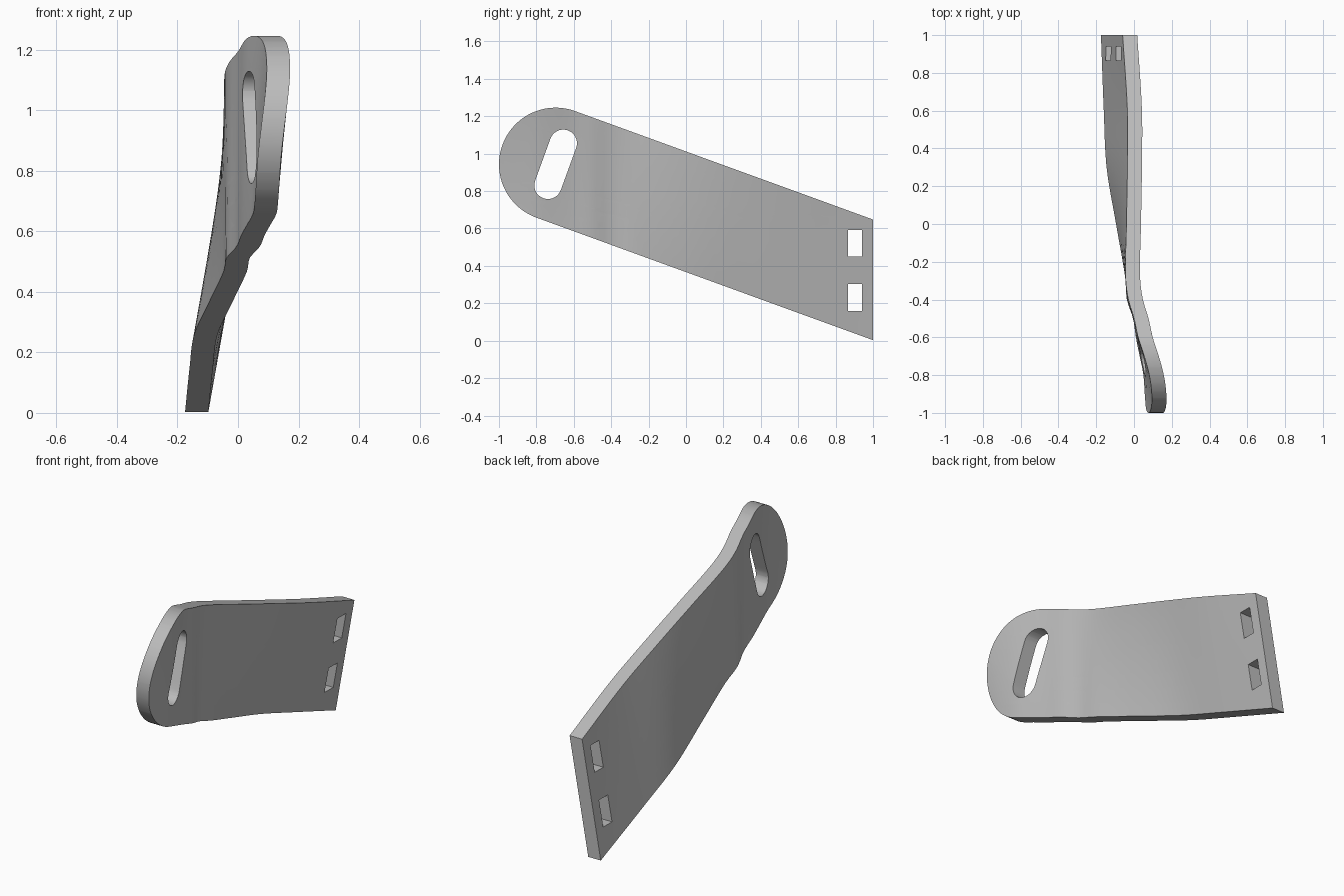
import bpy, bmesh
from math import radians, sin, cos, tan, pi
from mathutils import Vector

cube = bpy.data.objects.get("Cube")
if cube:
    bpy.data.objects.remove(cube, do_unlink=True)

TILT = radians(20)
CY, CZ, R = -0.697, 0.943, 0.303      # centre and radius of the rounded end
HALF = R / cos(TILT)                  # half height of the strap, measured along z
THICK = 0.077

# Bend of the plate: y, offset of lower edge, offset of upper edge
BEND = [(-1, .05, .13), (-.93, .055, .115), (-.8, .05, .085), (-.7, .03, .055),
        (-.6, .01, .022), (-.5, -.005, 0), (-.4, -.038, -.03), (-.28, -.047, -.045),
        (0, -.095, -.04), (.3, -.145, -.035), (.6, -.16, -.035), (1, -.175, -.06)]


def arc(cy, cz, r, start, end, n):
    return [(cy + r * cos(start + (end - start) * i / n),
             cz + r * sin(start + (end - start) * i / n)) for i in range(n + 1)]


def mid(y):
    return CZ - tan(TILT) * (y - CY)


def slope(i, k):
    a, b = BEND[max(i - 1, 0)], BEND[min(i + 1, len(BEND) - 1)]
    return (b[k] - a[k]) / (b[0] - a[0])


def edge_offset(y, k):
    # smooth cubic through the bend points
    y = min(max(y, -1), 1)
    i = max(j for j in range(len(BEND) - 1) if BEND[j][0] <= y)
    a, b = BEND[i], BEND[i + 1]
    h = b[0] - a[0]
    t = (y - a[0]) / h
    return ((2*t**3 - 3*t**2 + 1) * a[k] + (t**3 - 2*t**2 + t) * h * slope(i, k)
            + (3*t**2 - 2*t**3) * b[k] + (t**3 - t**2) * h * slope(i + 1, k))


def bend(y, z):
    w = (z - mid(y)) / (2 * HALF) + 0.5
    return edge_offset(y, 1) * (1 - w) + edge_offset(y, 2) * w


# Outline: rounded end and straight square-cut end
up = pi / 2 - TILT
outline = arc(CY, CZ, R, up, up + pi, 40)
outline += [(1, mid(1) - HALF), (1, mid(1) + HALF)]

# Long handle slot across the rounded end
dy, dz = 0.12 * sin(TILT), 0.12 * cos(TILT)
slot = arc(CY + dy, CZ + dz, 0.073, -TILT, pi - TILT, 14)
slot += arc(CY - dy, CZ - dz, 0.073, pi - TILT, 2 * pi - TILT, 14)

# Two rectangular windows at the square end
windows = [[(.865, z), (.94, z), (.94, z + .143), (.865, z + .143)] for z in (.16, .45)]

# Fill the flat profile with its holes
curve = bpy.data.curves.new("plate_profile", "CURVE")
curve.dimensions = "2D"
curve.fill_mode = "BOTH"
curve.extrude = THICK / 2
for loop in [outline, slot] + windows:
    spline = curve.splines.new("POLY")
    spline.points.add(len(loop) - 1)
    for point, (y, z) in zip(spline.points, loop):
        point.co = (y, z, 0, 1)
    spline.use_cyclic_u = True
profile = bpy.data.objects.new("plate_profile", curve)
bpy.context.collection.objects.link(profile)
graph = bpy.context.evaluated_depsgraph_get()
mesh = bpy.data.meshes.new_from_object(profile.evaluated_get(graph))
bpy.data.objects.remove(profile, do_unlink=True)

# Slice the flat plate finely, then bend it sideways
bm = bmesh.new()
bm.from_mesh(mesh)
bmesh.ops.remove_doubles(bm, verts=bm.verts, dist=0.0001)


def slice_at(co, normal):
    bmesh.ops.bisect_plane(bm, geom=bm.verts[:] + bm.edges[:] + bm.faces[:],
                           dist=0.0001, plane_co=co, plane_no=normal)


for i in range(1, 50):
    slice_at(Vector((-1 + i * 0.04, 0, 0)), Vector((1, 0, 0)))
for i in range(1, 8):
    slice_at(Vector((CY, CZ - HALF + i * HALF / 4, 0)), Vector((sin(TILT), cos(TILT), 0)))
for v in bm.verts:
    y, z, x = v.co
    v.co = (x + THICK / 2 + bend(y, z), y, z)
bmesh.ops.recalc_face_normals(bm, faces=bm.faces)
bm.to_mesh(mesh)
bm.free()

# Grey metal
grey = bpy.data.materials.new("grey_metal")
grey.use_nodes = True
colour = (0.5, 0.5, 0.5, 1)
grey.diffuse_color = colour
grey.node_tree.nodes["Principled BSDF"].inputs["Base Color"].default_value = colour
mesh.materials.clear()
mesh.materials.append(grey)

plate = bpy.data.objects.new("bent_plate", mesh)
bpy.context.collection.objects.link(plate)
bpy.ops.object.select_all(action="DESELECT")
plate.select_set(True)
bpy.context.view_layer.objects.active = plate
bpy.ops.object.shade_smooth_by_angle(angle=radians(35))
